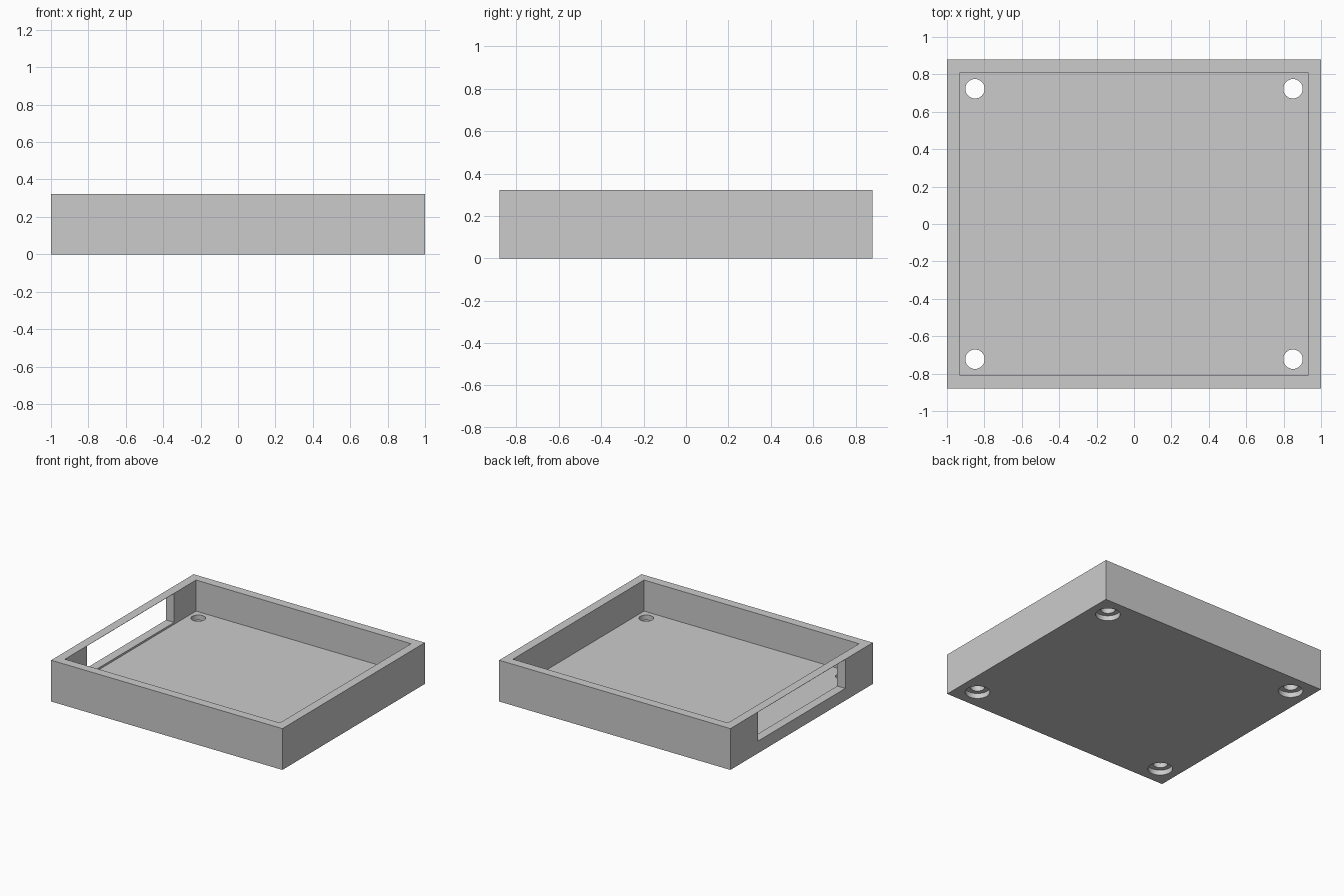
import bpy

cube = bpy.data.objects.get("Cube")
if cube:
    bpy.data.objects.remove(cube, do_unlink=True)

# Main sizes
HALF_X, HALF_Y, HEIGHT = 1.0, 0.88, 0.323
WALL, FLOOR = 0.07, 0.08
SILL, SLOT_HALF, STRIP = 0.095, 0.54, 0.002
HOLE_X, HOLE_Y = 0.85, 0.723
HOLE_R, BORE_R, BORE_DEPTH = 0.052, 0.088, 0.04

grey = bpy.data.materials.new("light_grey")
grey.use_nodes = True
colour = (0.6, 0.6, 0.6, 1)
grey.diffuse_color = colour
grey.node_tree.nodes["Principled BSDF"].inputs["Base Color"].default_value = colour


def box(name, low, high):
    centre = [(a + b) / 2 for a, b in zip(low, high)]
    bpy.ops.mesh.primitive_cube_add(size=1, location=centre)
    ob = bpy.context.object
    ob.name = name
    ob.scale = [b - a for a, b in zip(low, high)]
    bpy.ops.object.transform_apply(location=True, rotation=False, scale=True)
    return ob


def cylinder(name, x, y, radius, low, high):
    bpy.ops.mesh.primitive_cylinder_add(
        vertices=48, radius=radius, depth=high - low, location=(x, y, (low + high) / 2))
    ob = bpy.context.object
    ob.name = name
    return ob


def cut(target, cutter):
    cutter.hide_render = True
    mod = target.modifiers.new("cut", "BOOLEAN")
    mod.operation = "DIFFERENCE"
    mod.solver = "EXACT"
    mod.object = cutter
    bpy.context.view_layer.objects.active = target
    bpy.ops.object.modifier_apply(modifier=mod.name)
    bpy.data.objects.remove(cutter, do_unlink=True)


# Tray body with its open cavity
tray = box("tray", (-HALF_X, -HALF_Y, 0), (HALF_X, HALF_Y, HEIGHT))
in_x, in_y = HALF_X - WALL, HALF_Y - WALL
cut(tray, box("cavity_cutter", (-in_x, -in_y, FLOOR), (in_x, in_y, HEIGHT + 0.1)))

# Wide slot through one side wall, under a thin top strip
cut(tray, box("slot_cutter", (-HALF_X - 0.1, -SLOT_HALF, SILL),
              (-in_x + 0.03, SLOT_HALF, HEIGHT - STRIP)))

# Corner holes, counterbored from below
for sx in (-1, 1):
    for sy in (-1, 1):
        x, y = sx * HOLE_X, sy * HOLE_Y
        cut(tray, cylinder("bore_cutter", x, y, BORE_R, -0.1, BORE_DEPTH))
        cut(tray, cylinder("hole_cutter", x, y, HOLE_R, -0.1, FLOOR + 0.05))

# Colour and shading
tray.data.materials.clear()
tray.data.materials.append(grey)
bpy.ops.object.select_all(action="DESELECT")
tray.select_set(True)
bpy.context.view_layer.objects.active = tray
bpy.ops.object.shade_smooth_by_angle()
